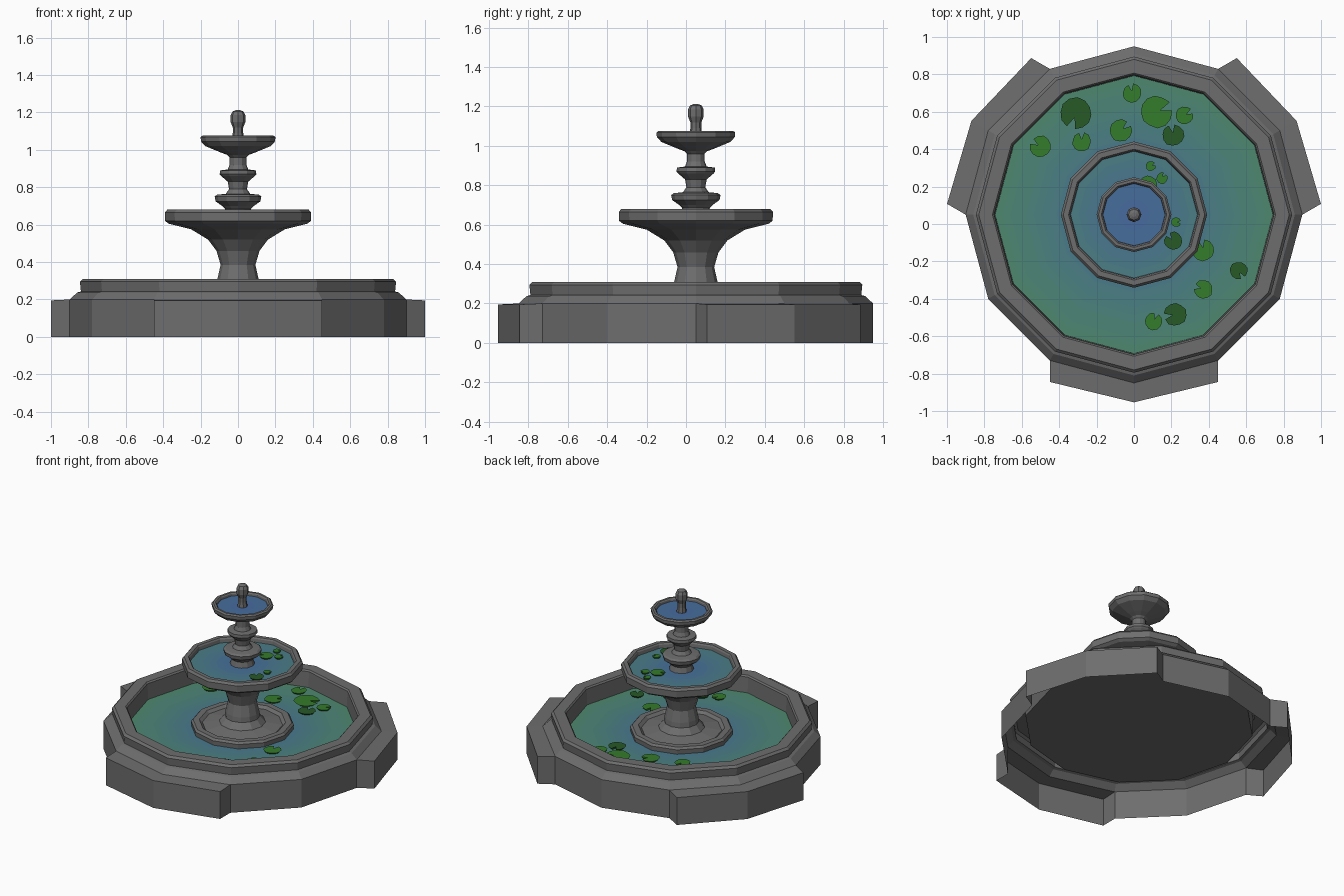
import bpy, bmesh, math, random

if "Cube" in bpy.data.objects:
    bpy.data.objects.remove(bpy.data.objects["Cube"])

CY = 0.05          # fountain axis in y
random.seed(4)


def material(name, rgb):
    m = bpy.data.materials.new(name)
    m.diffuse_color = (*rgb, 1)
    m.use_nodes = True
    m.node_tree.nodes["Principled BSDF"].inputs["Base Color"].default_value = m.diffuse_color
    return m


stone = material("stone", (0.155, 0.155, 0.155))


def finish(name, bm, mats=(stone,)):
    bmesh.ops.remove_doubles(bm, verts=bm.verts, dist=1e-4)
    bmesh.ops.recalc_face_normals(bm, faces=bm.faces)
    me = bpy.data.meshes.new(name)
    bm.to_mesh(me)
    bm.free()
    for m in mats:
        me.materials.append(m)
    ob = bpy.data.objects.new(name, me)
    bpy.context.collection.objects.link(ob)
    return ob


def bridge(bm, rings):
    n = len(rings[0])
    for a, b in zip(rings, rings[1:]):
        for i in range(n):
            j = (i + 1) % n
            bm.faces.new((a[i], a[j], b[j], b[i]))


def polar(r, deg):
    t = math.radians(deg)
    return r * math.cos(t), r * math.sin(t) + CY


def lathe(name, profile, sides=12, cap=False):
    bm = bmesh.new()
    rings = [[bm.verts.new((*polar(r, 360 * i / sides), z)) for i in range(sides)]
             for r, z in profile]
    bridge(bm, rings)
    if cap:
        bm.faces.new(rings[-1])
    return finish(name, bm)


# Basin wall: twelve sides, with three blocks pushed out from the lower course
columns = []
for start in (60, 180, 300):
    columns += [(start + d, None) for d in (0, 30, 60)]
    columns += [(start + d, start + 90) for d in (60, 90, 120)]


def basin_ring(bm, r, z, push=0.0):
    ring = []
    for ang, out in columns:
        x, y = polar(r, ang)
        if out is not None:
            t = math.radians(out)
            p = push * (0.9 if ang == out else 1.0)
            x, y = x + p * math.cos(t), y + p * math.sin(t)
        ring.append(bm.verts.new((x, y, z)))
    return ring


bm = bmesh.new()
bridge(bm, [basin_ring(bm, *p) for p in (
    (0.90, 0.0, 0.115), (0.90, 0.195, 0.115), (0.90, 0.20), (0.86, 0.237),
    (0.84, 0.243), (0.845, 0.295), (0.83, 0.31), (0.757, 0.31),
    (0.748, 0.30), (0.743, 0.18))])
finish("basin_wall", bm)

# Basin floor, just under the water
lathe("basin_floor", [(0.743, 0.182), (0.33, 0.182)], cap=True)

# Foot ring and flaring pedestal with the middle bowl
lathe("pedestal_foot", [(0.33, 0.182), (0.333, 0.222), (0.32, 0.236), (0.28, 0.236),
                        (0.26, 0.218), (0.15, 0.235), (0.11, 0.28)])
lathe("pedestal_and_bowl", [(0.115, 0.26), (0.11, 0.31), (0.093, 0.385), (0.115, 0.46),
                            (0.16, 0.52), (0.25, 0.575), (0.37, 0.605), (0.39, 0.62),
                            (0.391, 0.665), (0.378, 0.68), (0.35, 0.68), (0.343, 0.67),
                            (0.338, 0.635)])

# Upper stem with its two collars, then the small bowl
lathe("upper_stem", [(0.085, 0.63), (0.07, 0.685), (0.085, 0.70), (0.12, 0.725),
                     (0.125, 0.75), (0.112, 0.76), (0.065, 0.765), (0.048, 0.79),
                     (0.055, 0.83), (0.09, 0.86), (0.098, 0.87), (0.096, 0.89),
                     (0.055, 0.895), (0.045, 0.92), (0.045, 0.96), (0.06, 0.975)])
lathe("top_bowl", [(0.05, 0.97), (0.09, 0.985), (0.175, 1.02), (0.198, 1.045),
                   (0.2, 1.068), (0.19, 1.076), (0.175, 1.076), (0.168, 1.068),
                   (0.165, 1.045)])
lathe("finial", [(0.035, 1.04), (0.028, 1.09), (0.028, 1.12), (0.04, 1.15),
                 (0.04, 1.185), (0.03, 1.205), (0.012, 1.212)], 8, cap=True)

# Water sheets, in rings fading from blue to green
blue, green = (0.06, 0.14, 0.36), (0.075, 0.25, 0.16)
STEPS = 16
shades = [material(f"water_{i}", [b + (g - b) * i / (STEPS - 1) for b, g in zip(blue, green)])
          for i in range(STEPS)]


def water(name, radius, z, reach):
    """reach: radius at which the fade is fully green"""
    bm = bmesh.new()
    inner = [bm.verts.new((*polar(0.001, 30 * i), z)) for i in range(12)]
    bm.faces.new(inner)
    count = max(3, round(radius * 24))
    for k in range(1, count + 1):
        r = radius * k / count
        outer = [bm.verts.new((*polar(r, 30 * i), z)) for i in range(12)]
        shade = min(STEPS - 1, int(r / reach * STEPS))
        for i in range(12):
            j = (i + 1) % 12
            f = bm.faces.new((inner[i], outer[i], outer[j], inner[j]))
            f.material_index = shade
        inner = outer
    ob = finish(name, bm, shades)
    if ob.data.polygons[0].normal.z < 0:
        ob.data.flip_normals()


water("basin_water", 0.743, 0.19, 0.76)
water("middle_bowl_water", 0.339, 0.648, 0.55)
water("top_bowl_water", 0.166, 1.055, 0.9)

# Lily pads: thin notched discs
leaf = [material("leaf_light", (0.035, 0.2, 0.025)), material("leaf_dark", (0.02, 0.1, 0.02))]


def lily_pad(name, x, y, r, z, notch, dark):
    bm = bmesh.new()
    outline = [(0.25, 0)] + [(1 + random.uniform(-0.05, 0.05), 16 + 328 * i / 11)
                             for i in range(12)]
    rings = []
    for scale, dz in ((0.8, 0.0), (1.0, 0.012)):
        ring = []
        for q, deg in outline:
            t = math.radians(deg + notch)
            ring.append(bm.verts.new((x + q * r * scale * math.cos(t),
                                      y + q * r * scale * math.sin(t), z + dz)))
        rings.append(ring)
    bridge(bm, rings)
    bm.faces.new(rings[0])
    bm.faces.new(rings[1])
    finish(name, bm, [leaf[dark]])


basin_pads = [(-0.31, 0.59, 0.085, 250, 1), (-0.01, 0.70, 0.05, 100, 0),
              (0.12, 0.60, 0.085, 20, 0), (0.27, 0.58, 0.047, 30, 0),
              (-0.07, 0.50, 0.06, 40, 0), (0.21, 0.475, 0.058, 100, 1),
              (-0.28, 0.44, 0.05, 90, 0), (-0.5, 0.415, 0.057, 150, 0),
              (0.56, -0.25, 0.048, 300, 1), (0.37, -0.35, 0.05, 160, 0),
              (0.105, -0.52, 0.047, 70, 0), (0.22, -0.485, 0.06, 190, 1),
              (0.37, -0.14, 0.057, 100, 0)]
bowl_pads = [(0.09, 0.31, 0.026, 20, 0), (0.15, 0.245, 0.03, 60, 0),
             (0.075, 0.21, 0.048, 200, 0), (0.225, 0.01, 0.026, 0, 0),
             (0.21, -0.09, 0.048, 130, 1)]
for pads, z, label in ((basin_pads, 0.192, "basin"), (bowl_pads, 0.651, "bowl")):
    for i, (x, y, r, notch, dark) in enumerate(pads):
        lily_pad(f"{label}_lily_pad_{i + 1}", x, y, r, z, notch, dark)
